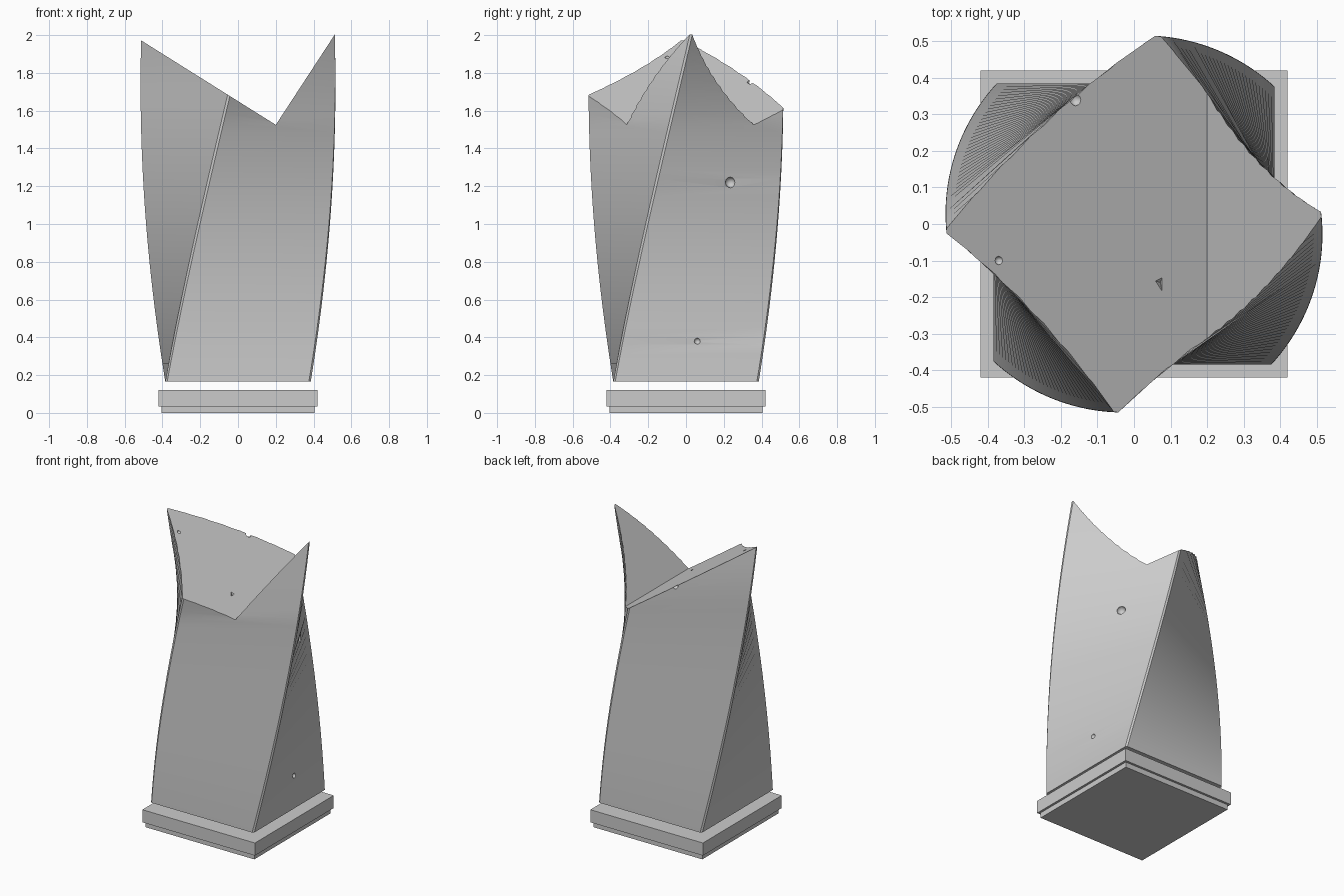
import bpy, bmesh, math
from mathutils import Matrix

if "Cube" in bpy.data.objects:
    bpy.data.objects.remove(bpy.data.objects["Cube"])

stone = bpy.data.materials.new("plain grey")
stone.diffuse_color = (0.6, 0.6, 0.6, 1)
stone.use_nodes = True
stone.node_tree.nodes["Principled BSDF"].inputs["Base Color"].default_value = stone.diffuse_color


def make_object(name, bm):
    bmesh.ops.recalc_face_normals(bm, faces=bm.faces[:])
    mesh = bpy.data.meshes.new(name)
    bm.to_mesh(mesh)
    bm.free()
    ob = bpy.data.objects.new(name, mesh)
    mesh.materials.append(stone)
    bpy.context.collection.objects.link(ob)
    return ob


def slab(name, half, z0, z1):
    bm = bmesh.new()
    m = Matrix.Translation((0, 0, (z0 + z1) / 2)) @ Matrix.Diagonal((2 * half, 2 * half, z1 - z0, 1))
    bmesh.ops.create_cube(bm, size=1, matrix=m)
    return make_object(name, bm)


def cut(target, cutter):
    mod = target.modifiers.new("cut", 'BOOLEAN')
    mod.operation = 'DIFFERENCE'
    mod.solver = 'EXACT'
    mod.object = cutter
    bpy.context.view_layer.objects.active = target
    bpy.ops.object.modifier_apply(modifier=mod.name)
    bpy.data.objects.remove(cutter)


# Stepped base; the tower floats just above it
slab("base_foot", 0.405, 0.0, 0.035)
slab("base_plate", 0.42, 0.035, 0.12)

# Twisted, slightly tapering tower with chamfered corners
Z0, TWIST, HALF, CHAMFER, LAYERS, TOP = 0.165, math.radians(26.1), 0.385, 0.01, 40, 2.12


def taper(z):
    return 1 - 0.045 * (z - Z0) / 1.835


bm = bmesh.new()
corner = [(HALF, HALF - CHAMFER), (HALF - CHAMFER, HALF)]
rings = []
for i in range(LAYERS + 1):
    z = Z0 + (TOP - Z0) * i / LAYERS
    ring = []
    for q in range(4):
        a = q * math.pi / 2 + TWIST * (z - Z0)
        c, s = math.cos(a) * taper(z), math.sin(a) * taper(z)
        for x, y in corner:
            ring.append(bm.verts.new((x * c - y * s, x * s + y * c, z)))
    rings.append(ring)
for lo, hi in zip(rings, rings[1:]):
    for k in range(8):
        n = (k + 1) % 8
        bm.faces.new((lo[k], lo[n], hi[n], hi[k]))
bm.faces.new(rings[0][::-1])
bm.faces.new(rings[-1])
tower = make_object("twisted_tower", bm)

# V-shaped notch across the top
bm = bmesh.new()
profile = [(0.2, 1.525), (0.8, 1.525 + 1.53 * 0.6), (0.8, 3), (-0.8, 3), (-0.8, 1.525 + 0.627)]
f = bm.faces.new([bm.verts.new((x, -1, z)) for x, z in profile])
ext = bmesh.ops.extrude_face_region(bm, geom=[f])
bmesh.ops.translate(bm, vec=(0, 2, 0), verts=[v for v in ext["geom"] if isinstance(v, bmesh.types.BMVert)])
cut(tower, make_object("notch_cutter", bm))


# Small round pits on the right face and the sloping top
def right_face_x(y, z):
    t = TWIST * (z - Z0)
    return (HALF * taper(z) - y * math.sin(t)) / math.cos(t)


def slope_z(x):
    return 1.525 + 0.627 * (0.2 - x)


pits = [(right_face_x(0.235, 1.22), 0.235, 1.22, 0.029),
        (right_face_x(0.06, 0.38), 0.06, 0.38, 0.017),
        (-0.16, 0.34, slope_z(-0.16), 0.017),
        (-0.37, -0.10, slope_z(-0.37), 0.012)]
for x, y, z, r in pits:
    bm = bmesh.new()
    bmesh.ops.create_icosphere(bm, subdivisions=2, radius=r, matrix=Matrix.Translation((x, y, z)))
    cut(tower, make_object("pit_cutter", bm))

# Triangular chip in the sloping top
bm = bmesh.new()
zc = slope_z(0.07)
rim = [bm.verts.new((x, y, slope_z(x) + 0.004)) for x, y in ((0.055, -0.155), (0.078, -0.143), (0.078, -0.19))]
tip = bm.verts.new((0.072, -0.16, zc - 0.015))
bm.faces.new(rim)
for i in range(3):
    bm.faces.new((rim[i], rim[(i + 1) % 3], tip))
cut(tower, make_object("chip_cutter", bm))

# Smooth walls, sharp edges
bpy.ops.object.select_all(action='DESELECT')
tower.select_set(True)
bpy.context.view_layer.objects.active = tower
bpy.ops.object.shade_smooth_by_angle(angle=math.radians(30))
